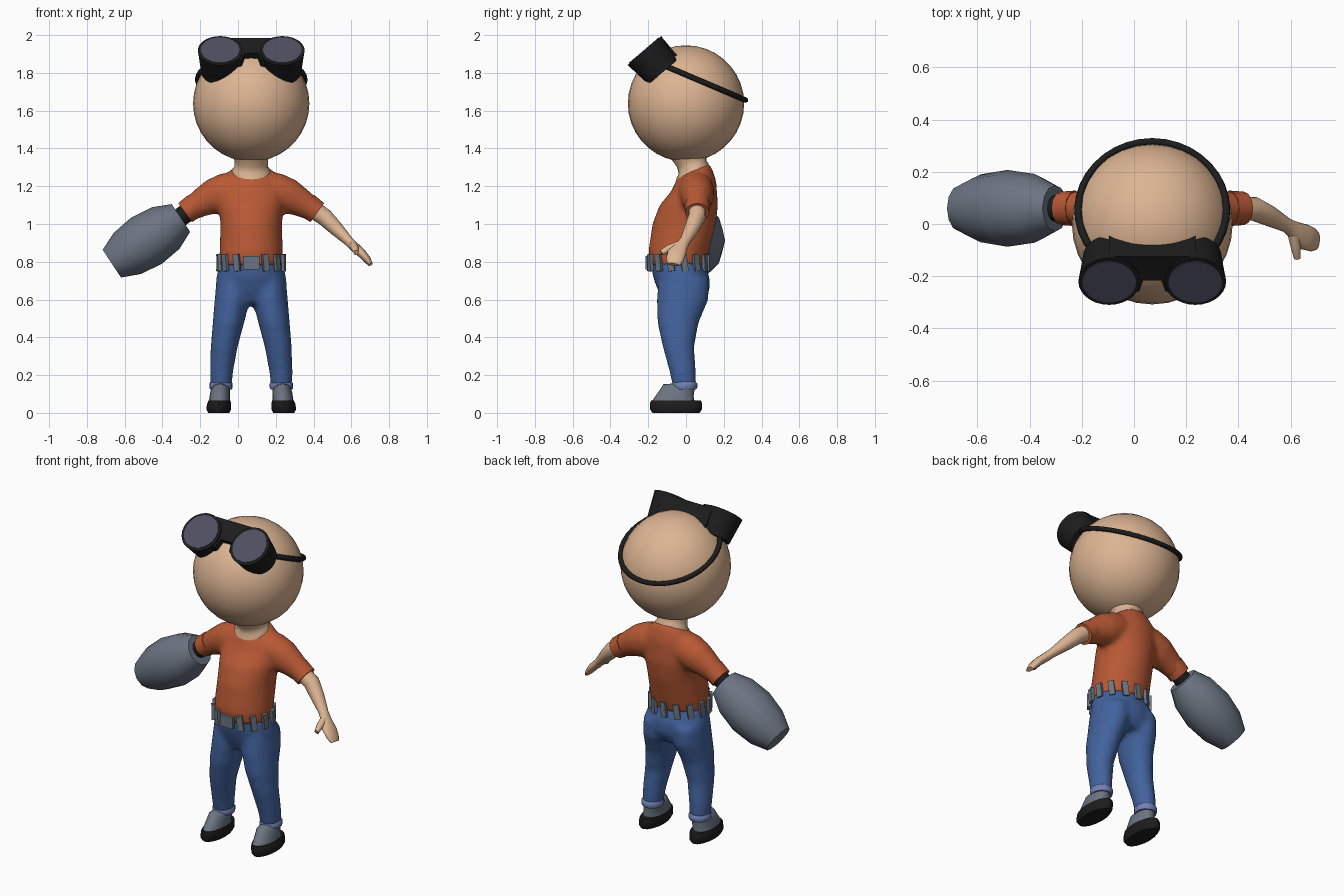
import bpy, bmesh, math
from mathutils import Vector, Matrix

if "Cube" in bpy.data.objects:
    bpy.data.objects.remove(bpy.data.objects["Cube"])

CX = 0.07  # body centre line


def material(name, rgb):
    m = bpy.data.materials.new(name)
    m.use_nodes = True
    m.diffuse_color = (*rgb, 1)
    m.node_tree.nodes["Principled BSDF"].inputs["Base Color"].default_value = (*rgb, 1)
    return m


SKIN = material("skin", (0.72, 0.46, 0.29))
ORANGE = material("orange cloth", (0.48, 0.10, 0.035))
DENIM = material("blue denim", (0.055, 0.125, 0.34))
PALE = material("pale denim", (0.17, 0.22, 0.45))
GREY = material("steel grey", (0.145, 0.175, 0.22))
BLACK = material("black rubber", (0.012, 0.012, 0.012))
LENS = material("dark lens", (0.075, 0.08, 0.12))


def finish(bm, name, mat, angle=40):
    bmesh.ops.recalc_face_normals(bm, faces=bm.faces)
    mesh = bpy.data.meshes.new(name)
    bm.to_mesh(mesh)
    bm.free()
    mesh.materials.append(mat)
    mesh.shade_smooth()
    mesh.set_sharp_from_angle(angle=math.radians(angle))
    ob = bpy.data.objects.new(name, mesh)
    bpy.context.collection.objects.link(ob)
    return ob


def loft(bm, path, sides=20, up=(0, 1, 0)):
    """Capped tube; each step is (x, y, z, radius along up, radius across)."""
    pts = [Vector(p[:3]) for p in path]
    rings = []
    for i, p in enumerate(path):
        t = (pts[min(i + 1, len(pts) - 1)] - pts[max(i - 1, 0)]).normalized()
        if up[1] and abs(t.z) > 0.9:
            t = Vector((0, 0, t.z)).normalized()  # upright parts keep level rings
        s = Vector(up)
        s = (s - t * s.dot(t)).normalized()
        c = t.cross(s)
        rings.append([bm.verts.new(pts[i] + s * p[3] * math.cos(a) + c * p[4] * math.sin(a))
                      for a in (math.tau * k / sides for k in range(sides))])
    for a, b in zip(rings, rings[1:]):
        for k in range(sides):
            n = (k + 1) % sides
            bm.faces.new((a[k], a[n], b[n], b[k]))
    bm.faces.new(rings[0][::-1])
    bm.faces.new(rings[-1])


def column(rows):
    """Upright path on the centre line from (z, y, depth, width) rows."""
    return [(CX, y, z, d, w) for z, y, d, w in rows]


def sided(path, side):
    """Path given as offsets from the centre line, placed on one side."""
    return [(CX + side * x, y, z, a, b) for x, y, z, a, b in path]


def tube(name, mat, path, sides=20, angle=40):
    bm = bmesh.new()
    loft(bm, path, sides)
    return finish(bm, name, mat, angle)


def blend(ob, voxel, rounds):
    r = ob.modifiers.new("fuse", "REMESH")
    r.mode = "VOXEL"
    r.voxel_size = voxel
    r.use_smooth_shade = True
    s = ob.modifiers.new("soften", "SMOOTH")
    s.factor = 0.5
    s.iterations = rounds


def tilt_collar(bm):
    # The collar runs low at the throat and high at the nape
    for v in bm.verts:
        f = min(max((v.co.z - 1.12) / 0.15, 0), 1)
        v.co.z += 0.45 * f * (v.co.y - 0.04)


# Head and neck
bm = bmesh.new()
bmesh.ops.create_uvsphere(bm, u_segments=32, v_segments=18, radius=0.308,
                          matrix=Matrix.Translation((CX, 0, 1.638)))
finish(bm, "head", SKIN, 60)
bm = bmesh.new()
loft(bm, column([(1.2, 0.035, 0.085, 0.1), (1.285, 0.035, 0.084, 0.102), (1.3, 0.035, 0.074, 0.09),
                 (1.34, 0.03, 0.077, 0.088), (1.4, 0.02, 0.1, 0.11)]))
tilt_collar(bm)
finish(bm, "neck", SKIN, 60)

# Shirt: trunk and both sleeves fused into one soft skin
bm = bmesh.new()
loft(bm, column([(0.78, -0.045, 0.145, 0.168), (0.85, -0.04, 0.16, 0.168), (1.0, -0.01, 0.168, 0.163),
                 (1.1, 0.015, 0.155, 0.175), (1.2, 0.04, 0.12, 0.175), (1.25, 0.04, 0.1, 0.14),
                 (1.285, 0.038, 0.085, 0.105)]), 28)
tilt_collar(bm)
sleeve = [(0.05, 0.05, 1.18, 0.09, 0.1), (0.14, 0.055, 1.17, 0.095, 0.1), (0.2, 0.06, 1.145, 0.088, 0.095),
          (0.27, 0.06, 1.11, 0.07, 0.075), (0.335, 0.06, 1.07, 0.058, 0.06)]
for side in (1, -1):
    loft(bm, sided(sleeve, side))
blend(finish(bm, "shirt", ORANGE), 0.016, 5)

# Trousers: hips and both legs fused
bm = bmesh.new()
loft(bm, column([(0.8, -0.045, 0.14, 0.165), (0.72, -0.025, 0.15, 0.185), (0.65, -0.012, 0.138, 0.19),
                 (0.58, -0.012, 0.1, 0.16)]), 28)
leg = [(0.095, -0.012, 0.7, 0.135, 0.09), (0.1, -0.018, 0.6, 0.138, 0.094), (0.12, -0.042, 0.48, 0.11, 0.084),
       (0.143, -0.04, 0.35, 0.084, 0.072), (0.157, -0.018, 0.22, 0.07, 0.062), (0.16, -0.008, 0.135, 0.062, 0.056)]
for side in (1, -1):
    loft(bm, sided(leg, side))
blend(finish(bm, "trousers", DENIM), 0.016, 5)

# Mirrored cuffs and shoes
for side, label in ((1, "left"), (-1, "right")):
    tube(label + "_sleeve_cuff", ORANGE, sided(
        [(0.295, 0.06, 1.1, 0.068, 0.066), (0.35, 0.06, 1.06, 0.064, 0.062)], side), 12)
    tube(label + "_trouser_cuff", PALE, sided(
        [(0.16, -0.008, 0.125, 0.062, 0.058), (0.16, -0.008, 0.135, 0.068, 0.062),
         (0.16, -0.008, 0.155, 0.068, 0.062), (0.16, -0.008, 0.165, 0.06, 0.055)], side), 16)
    tube(label + "_sole", BLACK, sided(
        [(0.172, -0.053, 0, 0.125, 0.056), (0.172, -0.053, 0.02, 0.138, 0.066),
         (0.17, -0.053, 0.05, 0.138, 0.063), (0.168, -0.053, 0.065, 0.132, 0.058)], side), 16)
    tube(label + "_shoe_upper", GREY, sided(
        [(0.168, -0.053, 0.06, 0.128, 0.056), (0.165, -0.036, 0.1, 0.098, 0.053),
         (0.162, -0.014, 0.122, 0.064, 0.05), (0.16, -0.008, 0.145, 0.056, 0.048)], side), 16, 60)

# Bare left arm with a flat mitten hand and thumb
bm = bmesh.new()
loft(bm, [(0.38, 0.06, 1.09, 0.045, 0.048), (0.46, 0.058, 1.035, 0.046, 0.046), (0.52, 0.03, 0.975, 0.04, 0.038),
          (0.585, -0.005, 0.91, 0.028, 0.026), (0.615, -0.025, 0.88, 0.036, 0.026),
          (0.655, -0.05, 0.845, 0.05, 0.024), (0.685, -0.06, 0.81, 0.046, 0.02),
          (0.702, -0.065, 0.785, 0.034, 0.012)], 16)
loft(bm, [(0.61, -0.04, 0.885, 0.024, 0.022), (0.62, -0.09, 0.87, 0.02, 0.02),
          (0.625, -0.13, 0.848, 0.015, 0.013)], 10, (0, 0, 1))
finish(bm, "left_arm", SKIN, 70)

# Right arm: black joint and barrel-shaped grey forearm
shoulder, tip = Vector((-0.302, 0.06, 1.032)), Vector((-0.668, 0.06, 0.79))
tube("arm_joint", BLACK, [(-0.25, 0.06, 1.075, 0.05, 0.05), (-0.34, 0.06, 1.01, 0.05, 0.05)], 12)
tube("barrel_forearm", GREY, [(*shoulder.lerp(tip, f), r, r) for f, r in
                              ((0, 0.088), (0.22, 0.132), (0.5, 0.147), (0.78, 0.13), (1, 0.088))], 12, 45)

# Belt: leaning plates round the waist and a buckle
bm = bmesh.new()
count = 14
for k in range(count):
    a = math.tau * k / count - math.pi / 2
    wide, tall = (0.085, 0.07) if k == 0 else (0.034, 0.09)
    place = (Matrix.Translation((CX + 0.176 * math.cos(a), -0.045 + 0.16 * math.sin(a), 0.795))
             @ Matrix.Rotation(a, 4, "Z") @ Matrix.Rotation(0 if k == 0 else 0.12, 4, "X")
             @ Matrix.Diagonal((0.018, wide, tall, 1)))
    bmesh.ops.create_cube(bm, size=1, matrix=place)
finish(bm, "belt_plates", GREY, 30)

# Goggles, built facing local +z, then tipped up on the forehead
tip_back = Matrix.Translation((CX, -0.22, 1.918)) @ Matrix.Rotation(math.radians(40.5), 4, "X")
cup = [(0, -0.15, 0.1), (0, -0.02, 0.115), (0, 0, 0.119), (0, 0.006, 0.112)]
for side, label in ((1, "left"), (-1, "right")):
    x = 0.165 * side
    for part, mat, rows in (("cup", BLACK, [(-0.15, 0.1), (-0.02, 0.115), (0, 0.118)]),
                            ("lens", LENS, [(-0.01, 0.103), (0.004, 0.103)])):
        ob = tube(f"{label}_goggle_{part}", mat, [(x, 0, z, r, r) for z, r in rows], 28)
        ob.data.transform(tip_back)

# Goggle bridge with an arched underside
bm = bmesh.new()
outline = [(-0.165, 0.116), (0.165, 0.116), (0.165, -0.02), (0.085, -0.065), (0.05, -0.06),
           (0.035, -0.005), (-0.035, -0.005), (-0.05, -0.06), (-0.085, -0.065), (-0.165, -0.02)]
face = bm.faces.new([bm.verts.new((x, y, -0.012)) for x, y in outline])
made = bmesh.ops.extrude_face_region(bm, geom=[face])["geom"]
bmesh.ops.translate(bm, verts=[g for g in made if isinstance(g, bmesh.types.BMVert)], vec=(0, 0, -0.12))
bmesh.ops.transform(bm, matrix=tip_back, verts=bm.verts)
finish(bm, "goggle_bridge", BLACK, 30)

# Strap: an arc sloping down round the back of the head
strap = bpy.data.curves.new("strap", "CURVE")
strap.dimensions = "3D"
strap.bevel_depth = 0.015
strap.bevel_resolution = 1
arc = strap.splines.new("POLY")
steps = 26
arc.points.add(steps)
slope = Matrix.Translation((CX, 0.054, 1.767)) @ Matrix.Rotation(math.radians(-23), 4, "X")
for k, p in enumerate(arc.points):
    a = math.radians(-38 + 256 * k / steps)
    p.co = (*(slope @ Vector((0.284 * math.cos(a), 0.284 * math.sin(a), 0))), 1)
strap.materials.append(BLACK)
bpy.context.collection.objects.link(bpy.data.objects.new("goggle_strap", strap))
